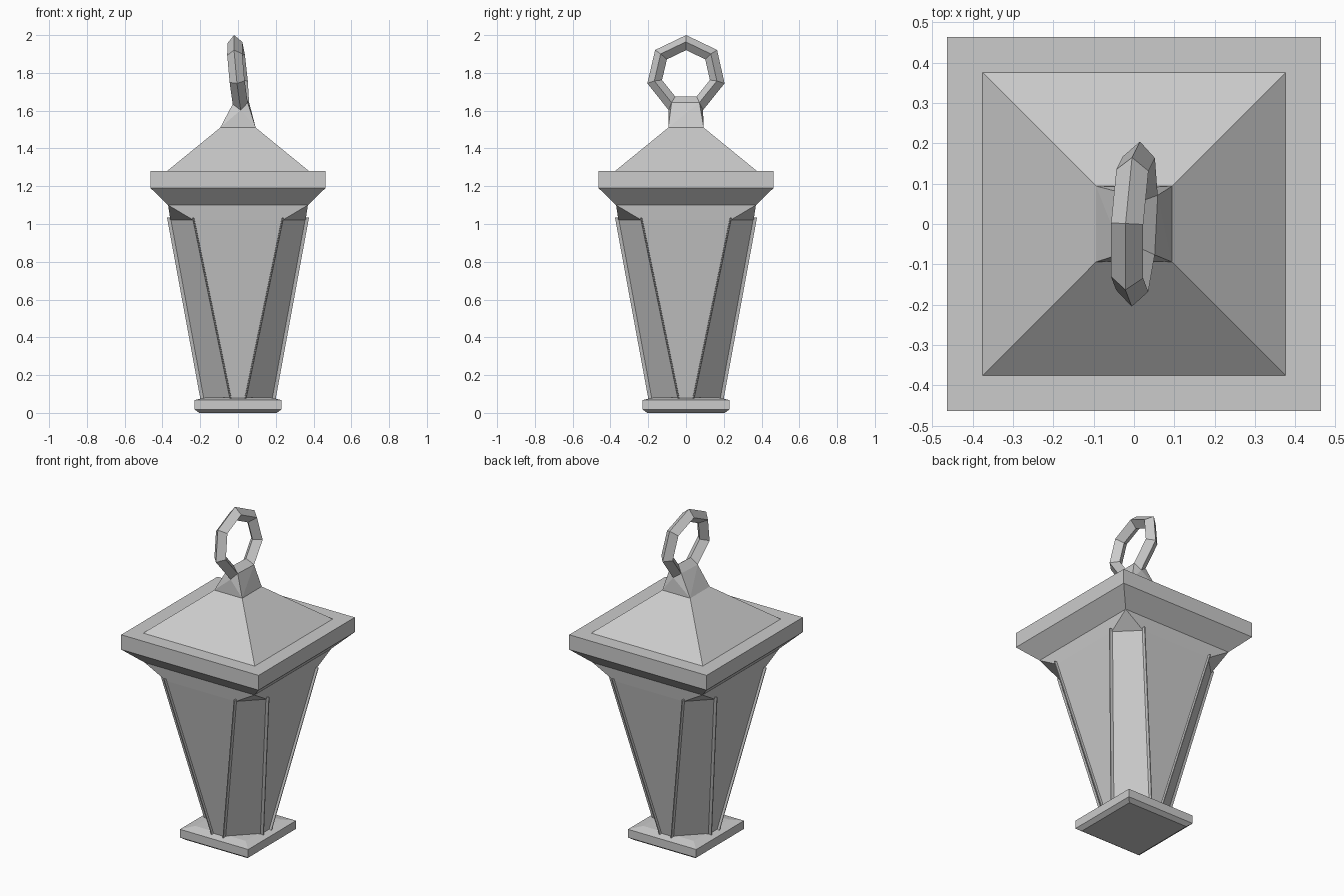
import bpy, bmesh, math
from mathutils import Matrix, Vector

if "Cube" in bpy.data.objects:
    bpy.data.objects.remove(bpy.data.objects["Cube"])


def finish(bm, name):
    bmesh.ops.remove_doubles(bm, verts=bm.verts, dist=0.0005)
    bmesh.ops.recalc_face_normals(bm, faces=bm.faces)
    mesh = bpy.data.meshes.new(name)
    bm.to_mesh(mesh)
    bm.free()
    ob = bpy.data.objects.new(name, mesh)
    bpy.context.collection.objects.link(ob)
    return ob


def outline(z, half, flat):
    """Square with cut corners; flat == half gives a plain square."""
    pts = []
    for k in range(4):
        rot = Matrix.Rotation(k * math.pi / 2, 3, 'Z')
        pts += [rot @ Vector((-flat, -half, z)), rot @ Vector((flat, -half, z))]
    return pts


def loft(name, levels):
    bm = bmesh.new()
    rings = []
    for z, half, flat in levels:
        ring = []
        for p in outline(z, half, flat):
            # share one vertex where the corner cut vanishes
            same = next((v for v in ring if (v.co - p).length < 1e-5), None)
            ring.append(same or bm.verts.new(p))
        rings.append(ring)
    for a, b in zip(rings, rings[1:]):
        for i in range(8):
            j = (i + 1) % 8
            vs = list(dict.fromkeys((a[i], a[j], b[j], b[i])))
            if len(vs) > 2:
                bm.faces.new(vs)
    for ring in (rings[0], rings[-1]):
        bm.faces.new(list(dict.fromkeys(ring)))
    return finish(bm, name)


# Base slab
loft("base", [(0, 0.205, 0.205), (0.018, 0.23, 0.23),
              (0.068, 0.23, 0.23), (0.082, 0.17, 0.17)])

# Tapered eight-sided lantern body
loft("lantern_body", [(0.06, 0.182, 0.036), (1.02, 0.358, 0.235),
                      (1.10, 0.37, 0.37)])

# Cornice and pyramid roof
loft("roof", [(1.10, 0.37, 0.37), (1.19, 0.463, 0.463), (1.28, 0.463, 0.463),
              (1.28, 0.376, 0.376), (1.51, 0.094, 0.094)])

# Thin raised fins along the eight body edges
bm = bmesh.new()
for k in range(4):
    rot = Matrix.Rotation(k * math.pi / 2, 3, 'Z')
    for s in (-1, 1):
        ends = []
        for z, half, flat in ((0.072, 0.184, 0.038), (1.035, 0.361, 0.237)):
            prof = [(flat - 0.005, -half + 0.012), (flat - 0.003, -half - 0.015),
                    (flat + 0.003, -half - 0.015), (flat + 0.005, -half + 0.012)]
            ends.append([bm.verts.new(rot @ Vector((s * x, y, z))) for x, y in prof])
        a, b = ends
        for i in range(4):
            bm.faces.new((a[i], a[i - 1], b[i - 1], b[i]))
        bm.faces.new(a)
        bm.faces.new(b)
finish(bm, "edge_fins")

# Seven-sided hanging ring with diamond section, slightly tilted
place = (Matrix.Translation((0, 0, 1.791)) @ Matrix.Rotation(-0.05, 4, 'Z')
         @ Matrix.Rotation(-0.1, 4, 'Y'))
section = [(0.21, 0), (0.17, 0.04), (0.13, 0), (0.17, -0.04)]


def ring_points(k):
    a = math.pi / 2 + k * math.tau / 7
    return [place @ Vector((x, r * math.cos(a), r * math.sin(a))) for r, x in section]


bm = bmesh.new()
loops = [[bm.verts.new(p) for p in ring_points(k)] for k in range(7)]
for k in range(7):
    a, b = loops[k], loops[(k + 1) % 7]
    for i in range(4):
        bm.faces.new((a[i - 1], a[i], b[i], b[i - 1]))
finish(bm, "hanging_ring")

# Neck joining roof peak to the lowest ring segment
bm = bmesh.new()
for x in (-0.094, 0.094):
    for y in (-0.094, 0.094):
        bm.verts.new((x, y, 1.51))
for k in (3, 4):
    p = ring_points(k)
    for q in (p[0], p[1], p[3]):
        bm.verts.new(q)
bmesh.ops.convex_hull(bm, input=bm.verts)
finish(bm, "ring_neck")
